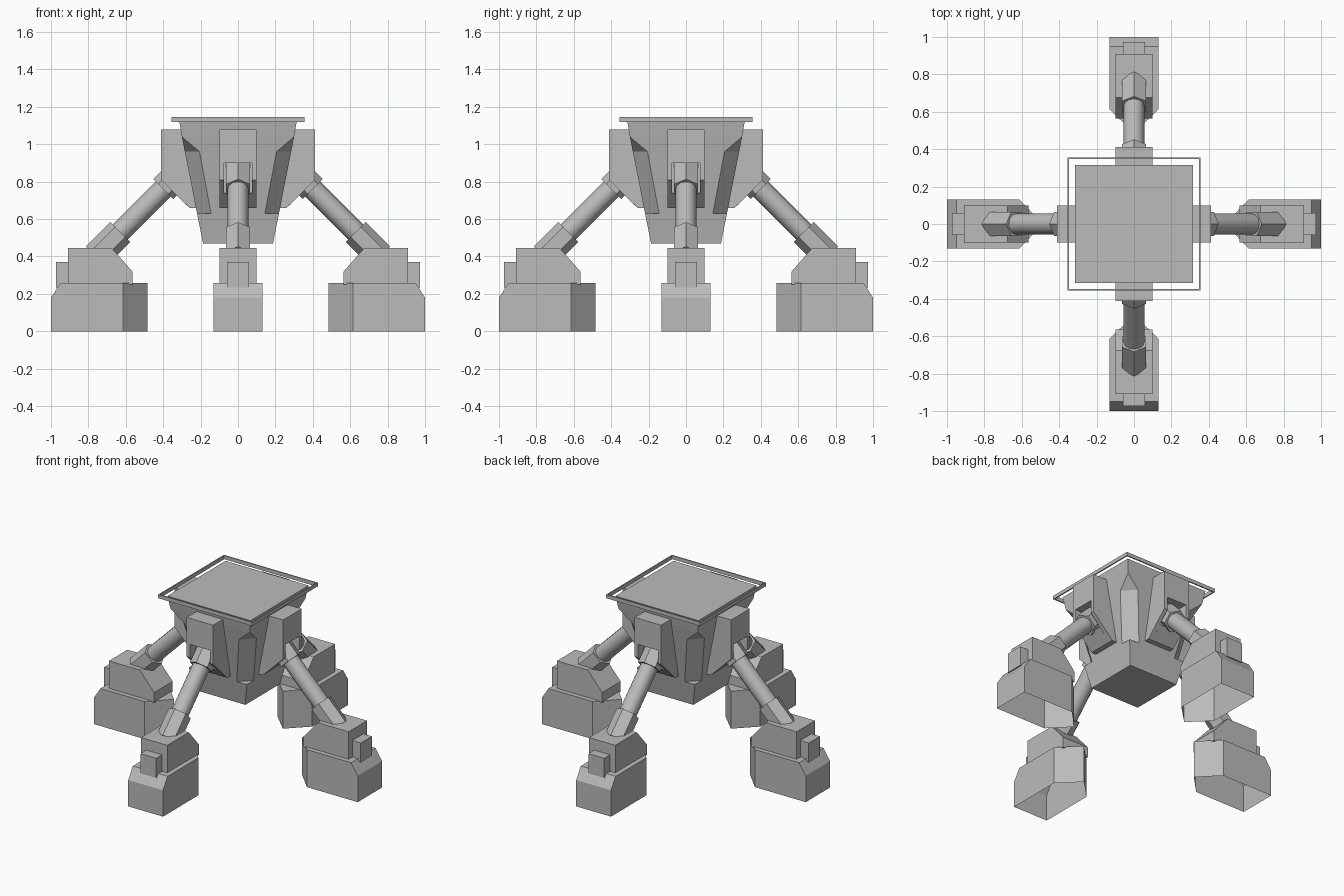
import bpy, bmesh, math
from mathutils import Matrix, Vector

cube = bpy.data.objects.get("Cube")
if cube:
    bpy.data.objects.remove(cube, do_unlink=True)

grey = bpy.data.materials.new("plain_grey")
grey.use_nodes = True
colour = (0.5, 0.5, 0.5, 1)
grey.diffuse_color = colour
grey.node_tree.nodes["Principled BSDF"].inputs["Base Color"].default_value = colour


def finish(name, bm, turn=0.0, smooth=False):
    """Turn a bmesh into a named object, rotated about the centre."""
    bmesh.ops.remove_doubles(bm, verts=bm.verts, dist=0.0005)
    bmesh.ops.recalc_face_normals(bm, faces=bm.faces)
    bm.transform(Matrix.Rotation(turn, 4, "Z"))
    mesh = bpy.data.meshes.new(name)
    bm.to_mesh(mesh)
    bm.free()
    mesh.materials.append(grey)
    for face in mesh.polygons:
        face.use_smooth = smooth and len(face.vertices) == 4
    obj = bpy.data.objects.new(name, mesh)
    bpy.context.collection.objects.link(obj)


def loft(rings, cap_start=True, cap_end=True):
    """Skin a list of point rings of equal length."""
    bm = bmesh.new()
    loops = [[bm.verts.new(p) for p in ring] for ring in rings]
    n = len(loops[0])
    for a, b in zip(loops, loops[1:]):
        for i in range(n):
            j = (i + 1) % n
            bm.faces.new((a[i], a[j], b[j], b[i]))
    if cap_start:
        bm.faces.new(loops[0])
    if cap_end:
        bm.faces.new(loops[-1])
    return bm


def slab(name, profile, y0, y1, turn):
    """Side profile in x and z, extruded across y."""
    finish(name, loft([[(x, y, z) for x, z in profile] for y in (y0, y1)]), turn)


def rod(name, start, end, radius, sides, turn, smooth=False):
    a, b = Vector((start[0], 0, start[1])), Vector((end[0], 0, end[1]))
    bm = bmesh.new()
    bmesh.ops.create_cone(bm, cap_ends=True, segments=sides, radius1=radius,
                          radius2=radius, depth=(b - a).length)
    spin = (b - a).to_track_quat("Z", "Y").to_matrix().to_4x4()
    bm.transform(Matrix.Translation((a + b) / 2) @ spin)
    finish(name, bm, turn, smooth)


def square_ring(z, h, c):
    """Square of half width h with corners cut by c."""
    k = h - c
    return [(x, y, z) for x, y in ((h, -k), (h, k), (k, h), (-k, h),
                                   (-h, k), (-h, -k), (-k, -h), (k, -h))]


# Tapered body with a long notch cut from each corner
finish("body", loft([square_ring(*r) for r in (
    (0.47, 0.187, 0), (0.63, 0.219, 0), (0.63, 0.219, 0.075),
    (0.96, 0.284, 0.078), (1.04, 0.30, 0), (1.13, 0.315, 0))]))

# Thin open rim around the top
rim = [square_ring(z, h, 0) for z, h in
       ((1.12, 0.348), (1.12, 0.356), (1.145, 0.356), (1.145, 0.348), (1.12, 0.348))]
finish("top_rim", loft(rim, False, False))

bracket = [(0.2, 1.078), (0.412, 1.078), (0.412, 0.81), (0.26, 0.66), (0.2, 0.66)]
bracket_core = [(0.2, 1.078), (0.412, 1.078), (0.412, 0.9), (0.31, 0.9),
                (0.31, 0.74), (0.34, 0.738), (0.26, 0.66), (0.2, 0.66)]
ankle = [(0.565, 0.25), (0.565, 0.32), (0.675, 0.445), (0.908, 0.445), (0.908, 0.25)]
toe_box = [(0.89, 0.235), (0.89, 0.37), (0.972, 0.37), (0.972, 0.235)]

# Foot plan: pointed toward the body, square on the outside
def foot_ring(z, outer):
    return [(0.485, 0, z), (0.615, -0.132, z), (outer, -0.132, z),
            (outer, 0.132, z), (0.615, 0.132, z)]


for i, side in enumerate(("left", "back", "right", "front")):
    turn = i * math.pi / 2
    # Hip bracket with a pocket for the leg
    for s, cheek in ((-1, "a"), (1, "b")):
        slab(f"{side}_hip_cheek_{cheek}", bracket, s * 0.075, s * 0.1, turn)
    slab(f"{side}_hip_core", bracket_core, -0.075, 0.075, turn)
    # Leg strut with upper collar and lower sleeve
    rod(f"{side}_collar", (0.29, 0.87), (0.40, 0.76), 0.075, 6, turn)
    rod(f"{side}_leg", (0.31, 0.85), (0.70, 0.46), 0.056, 12, turn, True)
    rod(f"{side}_sleeve", (0.63, 0.53), (0.76, 0.40), 0.075, 6, turn)
    # Ankle block, outer box and hollow foot
    slab(f"{side}_ankle", ankle, -0.1, 0.1, turn)
    slab(f"{side}_ankle_box", toe_box, -0.06, 0.06, turn)
    finish(f"{side}_foot", loft([foot_ring(0, 1), foot_ring(0.18, 1),
                                 foot_ring(0.257, 0.95)], cap_start=False), turn)
